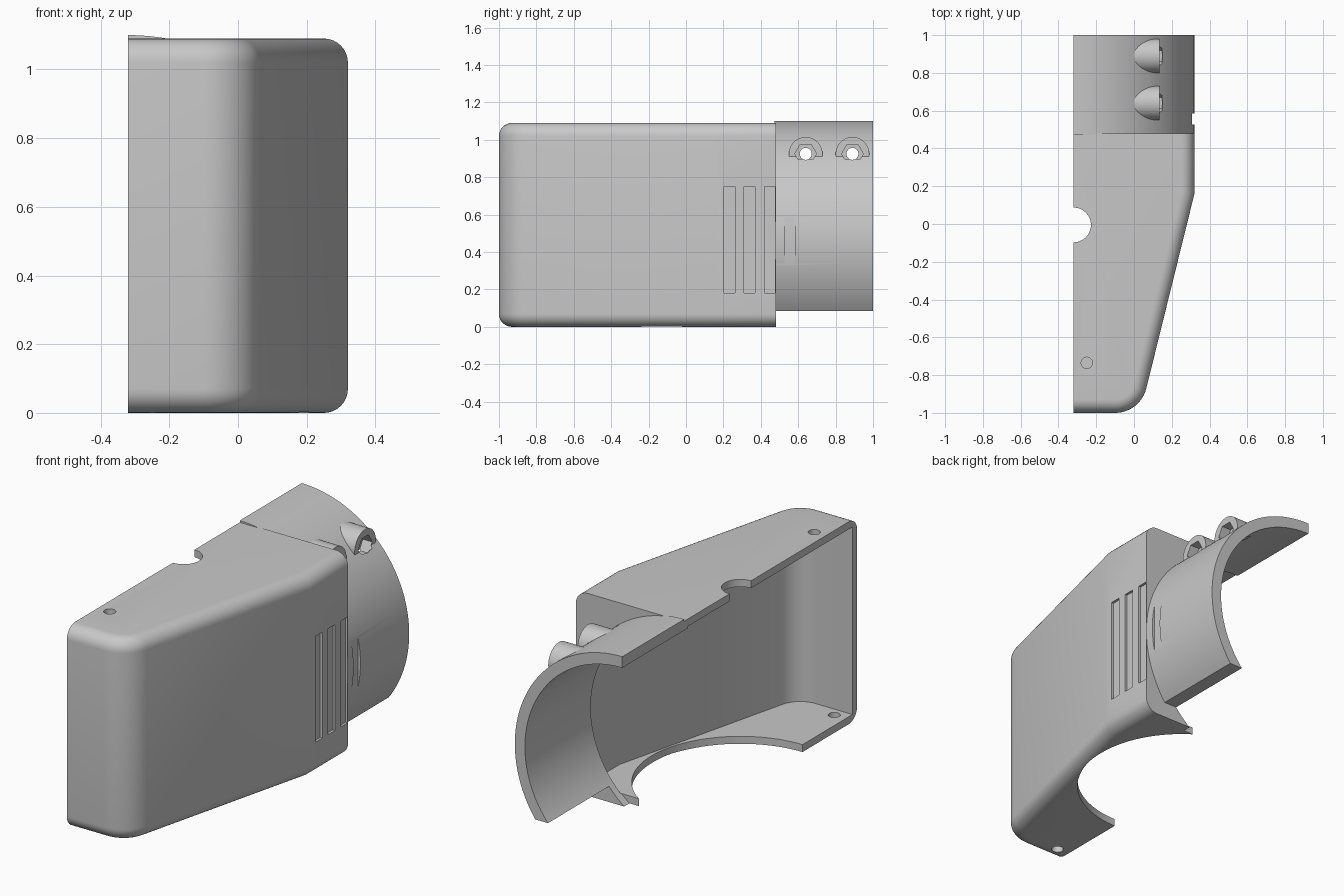
import bpy
import bmesh
from math import sin, cos, pi, radians, asin

cube = bpy.data.objects.get("Cube")
if cube:
    bpy.data.objects.remove(cube, do_unlink=True)

grey = bpy.data.materials.new("plain grey")
grey.use_nodes = True
colour = (0.58, 0.58, 0.58, 1)
grey.diffuse_color = colour
grey.node_tree.nodes["Principled BSDF"].inputs["Base Color"].default_value = colour

OPEN_X, BACK_Y, HEIGHT, WALL = -0.32, 0.48, 1.09, 0.04
TUBE_Z, TUBE_R, BORE_R, TUBE_BOTTOM = 0.46, 0.64, 0.58, 0.085


def arc(cu, cv, r, start, end, steps):
    return [(cu + r * cos(start + (end - start) * i / steps),
             cv + r * sin(start + (end - start) * i / steps)) for i in range(steps + 1)]


def circle(cu, cv, r, steps=48, turn=0):
    return arc(cu, cv, r, turn, turn + 2 * pi, steps)[:-1]


def prism(name, outline, axis, low, high, round_edges=None):
    """Extrude a flat outline along an axis; optionally round some edges."""
    place = {"x": lambda u, v, t: (t, u, v),
             "y": lambda u, v, t: (u, t, v),
             "z": lambda u, v, t: (u, v, t)}[axis]
    bm = bmesh.new()
    a = [bm.verts.new(place(u, v, low)) for u, v in outline]
    b = [bm.verts.new(place(u, v, high)) for u, v in outline]
    bm.faces.new(a)
    bm.faces.new(b)
    for i in range(len(a)):
        j = (i + 1) % len(a)
        bm.faces.new((a[i], a[j], b[j], b[i]))
    bmesh.ops.recalc_face_normals(bm, faces=bm.faces)
    if round_edges:
        edges = [e for e in bm.edges if round_edges(*[v.co for v in e.verts])]
        bmesh.ops.bevel(bm, geom=edges, offset=0.07, segments=8, profile=0.5,
                        affect="EDGES", clamp_overlap=False)
    mesh = bpy.data.meshes.new(name)
    bm.to_mesh(mesh)
    bm.free()
    mesh.materials.append(grey)
    obj = bpy.data.objects.new(name, mesh)
    bpy.context.collection.objects.link(obj)
    return obj


def combine(target, tools, operation="DIFFERENCE"):
    bpy.context.view_layer.objects.active = target
    for tool in tools:
        mod = target.modifiers.new("cut", "BOOLEAN")
        mod.operation, mod.object, mod.solver = operation, tool, "EXACT"
        bpy.ops.object.modifier_apply(modifier=mod.name)


def plan(inset, open_x):
    """Housing footprint: rounded nose, sloping side, straight rear side."""
    nose = arc(-0.10, -0.83, 0.17 - inset, -pi / 2, radians(-14), 12)
    return ([(open_x, -1 + inset)] + nose +
            [(0.32 - inset, 0.16 + inset * 0.123),
             (0.32 - inset, BACK_Y - inset), (open_x, BACK_Y - inset)])


def rim_edge(p, q):
    level = abs(p.z - q.z) < 1e-5
    at_back = min(p.y, q.y) > BACK_Y - 1e-4
    at_open = max(p.x, q.x) < OPEN_X + 1e-4
    return level and not at_back and not at_open


# Housing half shell
housing = prism("housing", plan(0, OPEN_X), "z", 0, HEIGHT, rim_edge)
cavity = prism("cavity_cutter", plan(WALL, -0.5), "z", WALL, HEIGHT - WALL)
bore = prism("bore_cutter", circle(OPEN_X, TUBE_Z, BORE_R, 128), "y", 0.435, 1.1)
cable_hole = prism("cable_hole_cutter", circle(OPEN_X, -0.005, 0.092), "z", 1.0, 1.2)
base_hole = prism("base_hole_cutter", circle(OPEN_X, -0.005, 0.53, 128), "z", -0.1, 0.1)
top_screw = prism("top_screw_cutter", circle(-0.25, -0.735, 0.03, 24), "z", 1.0, 1.2)
base_screw = prism("base_screw_cutter", circle(-0.25, -0.905, 0.03, 24), "z", -0.1, 0.1)

# Row of grip grooves running from the housing onto the tube
grooves = []
for i in range(4):
    y = 0.203 + 0.108 * i
    grooves.append(prism("groove_cutter", [(y, 0.18), (y + 0.058, 0.18),
                                           (y + 0.058, 0.75), (y, 0.75)], "x", 0.307, 0.4))

combine(housing, [cavity, bore, cable_hole, base_hole, top_screw, base_screw] + grooves)

# Half tube with a level lower edge
low_angle = asin((TUBE_BOTTOM - TUBE_Z) / TUBE_R)
section = arc(OPEN_X, TUBE_Z, TUBE_R, pi / 2, low_angle, 64) + [(OPEN_X, TUBE_BOTTOM)]
tube = prism("half_tube", section, "y", 0.472, 1.0)

# Screw bosses with hexagonal nut pockets
bosses, holes = [], []
for y in (0.64, 0.89):
    bosses.append(prism("boss", circle(y, 0.925, 0.09), "x", -0.05, 0.135))
    holes.append(prism("nut_cutter", circle(y, 0.925, 0.058, 6), "x", 0.08, 0.147))
    holes.append(prism("bolt_cutter", circle(y, 0.925, 0.032, 24), "x", -0.1, 0.3))
combine(tube, bosses, "UNION")
combine(tube, [bore] + holes + grooves)

# Remove the helpers and smooth the curved surfaces
for obj in [cavity, bore, cable_hole, base_hole, top_screw, base_screw] + grooves + bosses + holes:
    bpy.data.objects.remove(obj, do_unlink=True)
bpy.ops.object.select_all(action="DESELECT")
for obj in (housing, tube):
    obj.select_set(True)
bpy.context.view_layer.objects.active = housing
bpy.ops.object.shade_smooth_by_angle(angle=radians(25))
